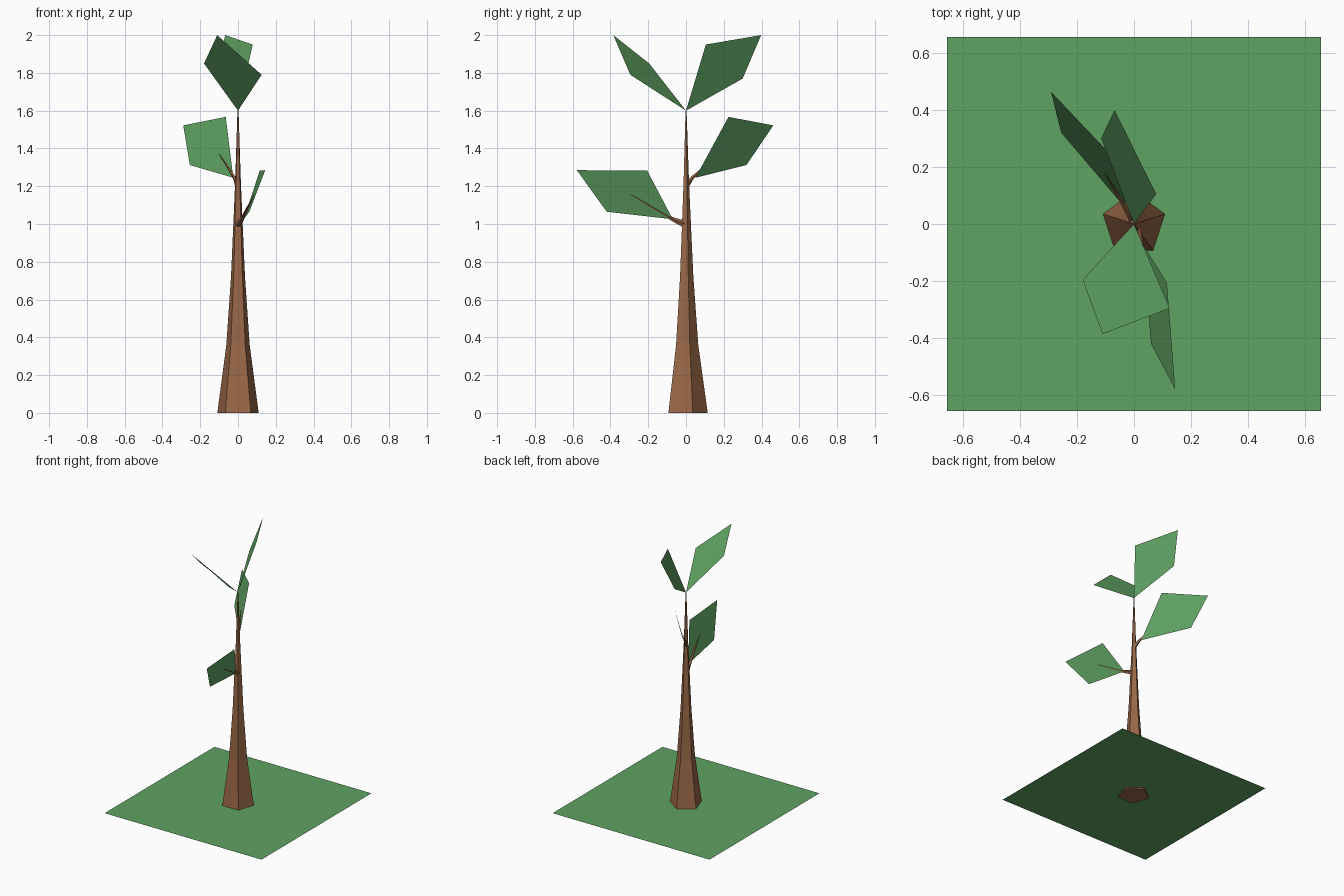
import bpy, math
from mathutils import Vector

if "Cube" in bpy.data.objects:
    bpy.data.objects.remove(bpy.data.objects["Cube"])


def material(name, rgb):
    m = bpy.data.materials.new(name)
    m.diffuse_color = (*rgb, 1)
    m.use_nodes = True
    m.node_tree.nodes["Principled BSDF"].inputs["Base Color"].default_value = m.diffuse_color
    return m


GREEN = material("leaf green", (0.115, 0.36, 0.122))
BROWN = material("bark brown", (0.32, 0.138, 0.063))


def make(name, verts, faces, mat):
    me = bpy.data.meshes.new(name)
    me.from_pydata(verts, [], faces)
    me.materials.append(mat)
    ob = bpy.data.objects.new(name, me)
    bpy.context.collection.objects.link(ob)
    return ob


def tube(name, path, radii, sides=5):
    """Tapered five-sided limb along a path, capped at both ends."""
    pts = [Vector(p) for p in path]
    verts, faces = [], []
    for i, (p, r) in enumerate(zip(pts, radii)):
        d = pts[min(i + 1, len(pts) - 1)] - pts[max(i - 1, 0)]
        q = Vector((0, 0, 1)).rotation_difference(d.normalized())
        for k in range(sides):
            a = math.pi / 2 + math.tau * k / sides
            verts.append(p + q @ Vector((r * math.cos(a), r * math.sin(a), 0)))
    for i in range(len(pts) - 1):
        for k in range(sides):
            a, b = i * sides + k, i * sides + (k + 1) % sides
            faces.append((a, b, b + sides, a + sides))
    n = len(verts)
    faces += [tuple(reversed(range(sides))), tuple(range(n - sides, n))]
    return make(name, verts, faces, BROWN)


# Grass patch, slightly above the trunk's foot
s = 0.655
make("grass_patch", [(-s, -s, 0.01), (s, -s, 0.01), (s, s, 0.01), (-s, s, 0.01)],
     [(0, 1, 2, 3)], GREEN)

# Trunk
profile = [(0, 0.115), (0.36, 0.065), (0.72, 0.039), (1.0, 0.026), (1.22, 0.016), (1.6, 0.003)]
tube("trunk", [(0, 0, z) for z, r in profile], [r for z, r in profile])

# Branches
tube("lower_branch", [(0, 0, 0.995), (0.022, -0.075, 1.027), (0.085, -0.29, 1.155)],
     [0.021, 0.011, 0.001])
tube("upper_branch", [(0, 0, 1.2), (-0.018, 0.033, 1.245), (-0.1, 0.175, 1.37)],
     [0.016, 0.009, 0.001])

# Leaves: base, side corner, tip, side corner
leaves = {
    "lower_leaf": [(0.03, -0.07, 1.025), (0.115, -0.205, 1.282), (0.144, -0.578, 1.285), (0.06, -0.42, 1.065)],
    "upper_leaf": [(-0.025, 0.05, 1.245), (-0.065, 0.225, 1.567), (-0.29, 0.462, 1.522), (-0.255, 0.32, 1.312)],
    "front_top_leaf": [(0, 0, 1.6), (-0.18, -0.195, 1.85), (-0.11, -0.385, 2.0), (0.125, -0.295, 1.79)],
    "back_top_leaf": [(0, 0, 1.6), (0.078, 0.105, 1.95), (-0.068, 0.398, 2.0), (-0.115, 0.30, 1.77)],
}
for name, corners in leaves.items():
    make(name, corners, [(0, 1, 2, 3)], GREEN)
